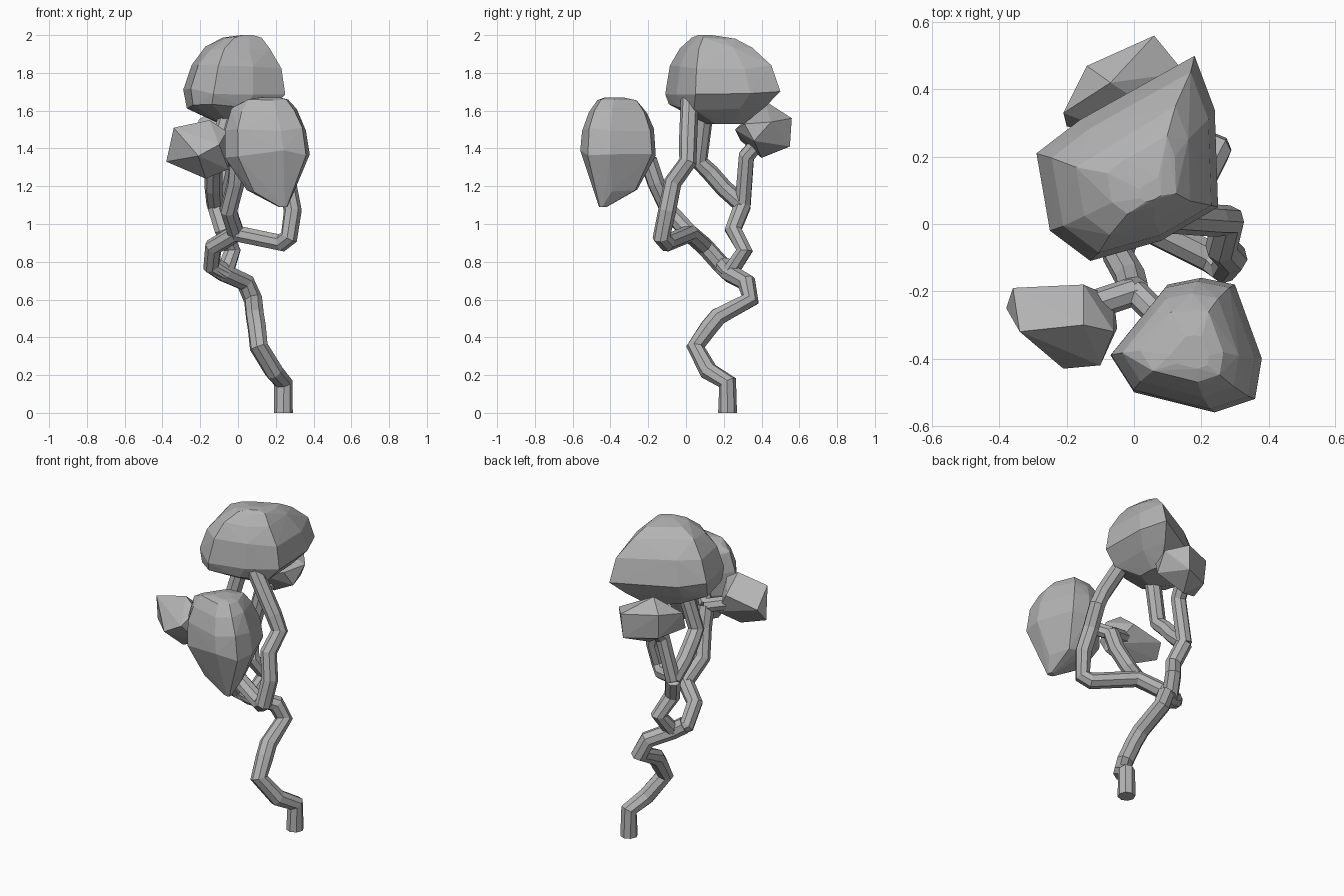
import bpy
import bmesh
import random
from mathutils import Vector

random.seed(4)

default_cube = bpy.data.objects.get("Cube")
if default_cube:
    bpy.data.objects.remove(default_cube, do_unlink=True)

# One plain grey for the whole plant
grey = bpy.data.materials.new("plain_grey")
grey.use_nodes = True
grey_value = (.45, .45, .45, 1)
grey.diffuse_color = grey_value
for node in grey.node_tree.nodes:
    if node.type == "BSDF_PRINCIPLED":
        node.inputs["Base Color"].default_value = grey_value


def add_object(name, mesh):
    """Link a mesh to the scene as a flat shaded grey part."""
    mesh.name = name
    mesh.materials.clear()
    mesh.materials.append(grey)
    for polygon in mesh.polygons:
        polygon.use_smooth = False
    part = bpy.data.objects.new(name, mesh)
    bpy.context.scene.collection.objects.link(part)


def add_stem(name, path, radius=.047):
    """Sweep an eight sided tube along a bent path."""
    curve = bpy.data.curves.new(name + "_path", "CURVE")
    curve.dimensions = "3D"
    curve.bevel_depth = radius
    curve.bevel_resolution = 2
    curve.use_fill_caps = True
    spline = curve.splines.new("POLY")
    spline.points.add(len(path) - 1)
    spline.use_smooth = False
    for point, position in zip(spline.points, path):
        point.co = (*position, 1)
    helper = bpy.data.objects.new(name + "_path", curve)
    bpy.context.scene.collection.objects.link(helper)
    bpy.context.view_layer.update()
    depsgraph = bpy.context.evaluated_depsgraph_get()
    mesh = bpy.data.meshes.new_from_object(helper.evaluated_get(depsgraph))
    bpy.data.objects.remove(helper, do_unlink=True)
    add_object(name, mesh)


def add_hull(name, corners):
    """Wrap a few corner points in a faceted shell."""
    bm = bmesh.new()
    for corner in corners:
        bm.verts.new(corner)
    hull = bmesh.ops.convex_hull(bm, input=bm.verts)
    unused = set(hull["geom_interior"]) | set(hull["geom_unused"])
    loose = [item for item in unused if isinstance(item, bmesh.types.BMVert)]
    bmesh.ops.delete(bm, geom=loose, context="VERTS")
    bmesh.ops.recalc_face_normals(bm, faces=bm.faces)
    mesh = bpy.data.meshes.new(name)
    bm.to_mesh(mesh)
    bm.free()
    add_object(name, mesh)


def add_foliage(name, centre, outline, levels, roughness=.02):
    """Stack scaled copies of a plan outline inside one faceted shell.

    Each level holds its height, its scale and its sideways shift.
    """
    middle = Vector(centre)
    corners = []
    for level in levels:
        height, scale, shift_x, shift_y = level
        inner = level not in (levels[0], levels[-1])
        for corner in outline:
            spot = middle + (Vector(corner) - middle) * scale
            lift = random.uniform(-roughness, roughness) * scale if inner else 0
            corners.append((spot.x + shift_x, spot.y + shift_y,
                            min(height + lift, levels[-1][0])))
    add_hull(name, corners)


# Shared joints where stems divide
low_fork = (-.07, .23, .74)
front_fork = (-.01, .02, .95)
back_fork = (-.12, .3, 1.1)
front_split = (0, -.2, 1.34)

# Crooked main trunk
add_stem("trunk", [
    (.24, .22, 0), (.24, .22, .16), (.19, .12, .22), (.11, .05, .35),
    (.1, .12, .45), (.09, .17, .51), (.08, .34, .6), (.04, .32, .69),
    low_fork, (-.13, .2, .78)], .05)

# Long side stem that loops out and up to the crown
add_stem("looping_stem", [
    low_fork, (-.14, .19, .78), (-.13, .1, .88), front_fork,
    (.23, -.1, .9), (.27, -.13, .93), (.29, -.1, 1.07), (.26, -.07, 1.22),
    (.28, .01, 1.33), (.24, .01, 1.42), (.1, .02, 1.66)], .048)

# Front stem and its two twigs
add_stem("front_stem", [
    front_fork, (-.05, -.09, 1.07), (-.01, -.16, 1.22), front_split])
add_stem("front_twig", [front_split, (.1, -.3, 1.4)], .04)
add_stem("side_twig", [front_split, (-.18, -.26, 1.39)], .043)

# Back stem and its two upper stems
add_stem("back_stem", [
    low_fork, (-.03, .31, .86), (-.08, .25, .97), back_fork])
add_stem("back_twig", [
    back_fork, (-.06, .32, 1.36), (-.03, .42, 1.47)], .045)
add_stem("crown_stem", [
    back_fork, (-.13, .2, 1.19), (-.13, .13, 1.27), (-.12, .07, 1.33),
    (-.05, .1, 1.6)])

# Large crown at the top
add_foliage("crown_foliage", (0, .18), [
    (-.29, .21), (-.16, .31), (.18, .5), (.24, .34), (.25, .05),
    (.08, -.05), (-.13, -.11), (-.25, -.02)],
    [(1.53, .33, 0, .02), (1.62, .83, -.03, -.03), (1.7, 1, 0, 0),
     (1.83, .88, .01, -.01), (1.93, .63, .01, -.03),
     (1.98, .38, .03, -.04), (2, .12, .05, -.08)])

# Tall foliage at the front, tapering downward
add_foliage("front_foliage", (.17, -.36), [
    (-.07, -.39), (.1, -.18), (.2, -.16), (.3, -.18), (.38, -.4),
    (.36, -.52), (.24, -.56), (0, -.5)],
    [(1.09, .1, .07, -.08), (1.18, .56, .01, -.01), (1.37, 1, 0, 0),
     (1.5, .95, -.01, 0), (1.6, .77, -.02, 0), (1.65, .55, -.02, 0),
     (1.67, .25, 0, -.02)])

# Small angular foliage at the side
add_hull("side_foliage", [
    (-.34, -.32, 1.51), (-.15, -.3, 1.55), (-.36, -.19, 1.41),
    (-.38, -.25, 1.33), (-.21, -.43, 1.36), (-.1, -.42, 1.42),
    (-.06, -.32, 1.49), (-.06, -.22, 1.31), (-.15, -.18, 1.45),
    (-.17, -.3, 1.24), (-.05, -.31, 1.29)])

# Small angular foliage at the back
add_hull("back_foliage", [
    (-.07, .42, 1.65), (.06, .56, 1.56), (-.14, .47, 1.57),
    (-.21, .33, 1.55), (-.2, .29, 1.44), (-.13, .46, 1.42),
    (.05, .55, 1.41), (.15, .45, 1.54), (.13, .36, 1.44),
    (-.03, .4, 1.35), (-.03, .26, 1.5), (.1, .31, 1.53)])
